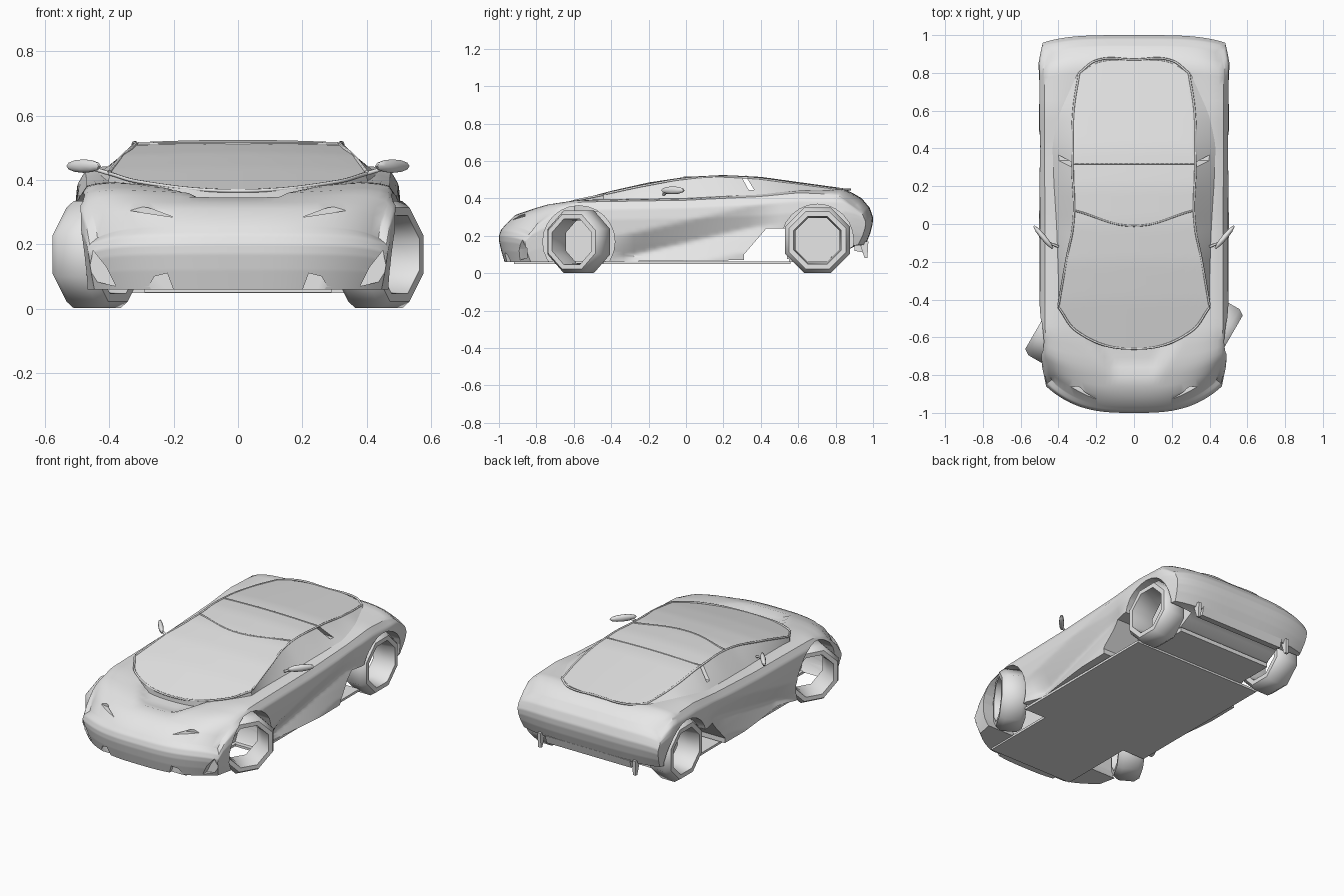
import bpy, bmesh, math
from mathutils import Vector, Matrix

default_cube = bpy.data.objects.get("Cube")
if default_cube:
    bpy.data.objects.remove(default_cube, do_unlink=True)

paint = bpy.data.materials.new("light_grey")
paint.use_nodes = True
GREY = (0.8, 0.8, 0.8, 1)
paint.diffuse_color = GREY
for node in paint.node_tree.nodes:
    if node.type == "BSDF_PRINCIPLED":
        node.inputs["Base Color"].default_value = GREY


def mix(a, b, f):
    return a + (b - a) * f


def clamp(f):
    return max(0, min(1, f))


def curve(table, s):
    """Piecewise linear lookup in a short table of (position, value)."""
    if s <= table[0][0]:
        return table[0][1]
    for (p, a), (q, b) in zip(table, table[1:]):
        if s <= q:
            return mix(a, b, (s - p) / (q - p))
    return table[-1][1]


def finish(name, bm):
    bmesh.ops.recalc_face_normals(bm, faces=bm.faces)
    mesh = bpy.data.meshes.new(name)
    bm.to_mesh(mesh)
    bm.free()
    mesh.materials.append(paint)
    obj = bpy.data.objects.new(name, mesh)
    bpy.context.collection.objects.link(obj)
    return obj


def activate(obj):
    bpy.ops.object.select_all(action="DESELECT")
    obj.select_set(True)
    bpy.context.view_layer.objects.active = obj


def smooth(obj, degrees=35):
    activate(obj)
    bpy.ops.object.shade_smooth_by_angle(angle=math.radians(degrees))


def shaped_block(name, shape, cuts=35):
    """A gridded cube whose points are moved by a shape function."""
    bm = bmesh.new()
    bmesh.ops.create_cube(bm, size=2)
    bmesh.ops.subdivide_edges(bm, edges=bm.edges[:], cuts=cuts, use_grid_fill=True)
    for vert in bm.verts:
        vert.co = Vector(shape(*vert.co))
    return finish(name, bm)


def prism(name, outline, axis, start, end):
    """Outline extruded along x (outline in y, z) or along y (outline in x, z)."""
    bm = bmesh.new()
    place = (lambda s, p, q: (s, p, q)) if axis == "x" else (lambda s, p, q: (p, s, q))
    face = bm.faces.new([bm.verts.new(place(start, p, q)) for p, q in outline])
    extruded = bmesh.ops.extrude_face_region(bm, geom=[face])["geom"]
    shift = Vector(place(end - start, 0, 0))
    bmesh.ops.translate(bm, vec=shift, verts=[g for g in extruded if isinstance(g, bmesh.types.BMVert)])
    return finish(name, bm)


def rectangle(left, right, low, high):
    return [(left, low), (right, low), (right, high), (left, high)]


def cut(target, cutter):
    activate(target)
    modifier = target.modifiers.new("cut", "BOOLEAN")
    modifier.operation = "DIFFERENCE"
    modifier.solver = "EXACT"
    modifier.object = cutter
    bpy.ops.object.modifier_apply(modifier=modifier.name)
    bpy.data.objects.remove(cutter, do_unlink=True)


def tube(name, points, radius):
    data = bpy.data.curves.new(name, "CURVE")
    data.dimensions = "3D"
    data.bevel_depth = radius
    data.bevel_resolution = 1
    spline = data.splines.new("BEZIER")
    spline.bezier_points.add(len(points) - 1)
    for knot, point in zip(spline.bezier_points, points):
        knot.co = point
        knot.handle_left_type = knot.handle_right_type = "AUTO"
    data.materials.append(paint)
    obj = bpy.data.objects.new(name, data)
    bpy.context.collection.objects.link(obj)


# Lower body: length tables first, then height tables from sill to shoulder
WIDTH = [(-1, .465), (-.8, .495), (-.6, .5), (.9, .505), (1, .485)]
HOOD = [(-1, .26), (-.94, .315), (-.8, .355), (-.65, .37), (0, .38), (.5, .42), (.9, .45), (1, .4)]
FENDER = [(-1, .25), (-.94, .31), (-.8, .38), (-.6, .41), (0, .42), (.4, .44), (.6, .46), (.9, .45), (1, .39)]
UNDERSIDE = [(-.6, .06), (.3, .07), (.8, .08), (.95, .15)]
SIDE = [(0, .96), (.3, .98), (.7, 1), (.88, .99), (1, .94)]
NOSE = [(0, .03), (.3, .012), (.55, .001), (.7, 0), (.85, .01), (1, .035)]
TAIL = [(0, .04), (.25, .015), (.45, .002), (.6, 0), (.8, .018), (1, .06)]


def body_shape(u, t, v):
    a, h = abs(u), (v + 1) / 2
    low = curve(UNDERSIDE, t)
    high = mix(curve(HOOD, t), curve(FENDER, t), a * a) - .03 * a ** 8
    # Tapered scoop ahead of the windscreen
    scoop = clamp((t + .83) * 16) * clamp((-.55 - t) * 20)
    high -= .032 * scoop * clamp((1.19 + 1.1 * t - a) * 8)
    z = mix(low, high, h)
    # Door crease rising towards the rear wheel, hollow deepest at the front
    crease = .09 + .235 * (t + .3)
    window = clamp((t + .4) * 8) * clamp((.5 - t) * 8)
    depth = mix(.07, .035, clamp((t + .35) / .8))
    dent = depth * window * max(0, 1 - abs(z - crease) / .12)
    x = u * (curve(WIDTH, t) * curve(SIDE, h) - dent)
    front, back = max(0, -t - .5) * 2, max(0, t - .6) / .4
    y = t + front * (.14 * a ** 3 + curve(NOSE, h))
    y -= back * (.04 * a ** 4 + curve(TAIL, h))
    return x, y, z


# Cabin: windscreen, roof, rear deck and sloping buttresses in one swept form
ROOF = [(-.66, .37), (-.4, .44), (-.2, .485), (0, .515), (.2, .525), (.4, .515), (.87, .45)]
ROOF_WIDTH = [(-.44, .4), (0, .32), (.3, .325), (.6, .32), (.87, .28)]
BASE_WIDTH = [(-.44, .41), (0, .47), (.35, .48), (.6, .5), (.87, .36)]
BASE_HEIGHT = [(0, .33), (.4, .38), (.87, .39)]


def cabin_shape(u, t, v):
    a, h = abs(u), (v + 1) / 2
    y = mix(-.66, .87, (t + 1) / 2)
    y += .22 * a ** 3 * max(0, -t) - .08 * a ** 4 * max(0, t) ** 2
    x = u * mix(curve(BASE_WIDTH, y), curve(ROOF_WIDTH, y), h)
    z = mix(curve(BASE_HEIGHT, y), curve(ROOF, y) - .008 * a * a, h)
    return x, y, z


body = shaped_block("body", body_shape)
cabin = shaped_block("cabin", cabin_shape)

# Wheel arches, front vents, bumper notches and headlight slits
# Each axle: position along the body, hub height, depth of the arch wall
AXLES = {"front": (-.573, .168, .27), "rear": (.703, .176, .32)}
HEADLIGHT = [(.375, .326), (.34, .305), (.2, .284), (.28, .314)]
VENT = [(.38, .07), (.47, .09), (.45, .18), (.41, .13)]
NOTCH = [(.19, .03), (.3, .03), (.26, .1), (.22, .11)]
for side in (-1, 1):
    for axle, height, wall in AXLES.values():
        angles = [k * math.tau / 24 for k in range(24)]
        arch = [(axle + .193 * math.cos(g), height + .193 * math.sin(g)) for g in angles]
        cut(body, prism("arch_cutter", arch, "x", side * wall, side * .7))
    for outline, back in ((VENT, -.85), (NOTCH, -.94), (HEADLIGHT, -.86)):
        cut(body, prism("front_cutter", [(side * p, q) for p, q in outline], "y", -1.1, back))

# Open intake ahead of the rear wheels and slanted gap behind the side window
INTAKE = [(.31, .1), (.43, .24), (.54, .24), (.54, .05), (.31, .05)]
cut(body, prism("intake_cutter", INTAKE, "x", -.7, .7))
GAP = [(.3, .51), (.325, .51), (.365, .445), (.335, .445)]
cut(cabin, prism("pillar_gap_cutter", GAP, "x", -.7, .7))
smooth(body)
smooth(cabin)

# Floor pan and rear lower panel
prism("floor", rectangle(-.44, .56, .048, .062), "x", -.44, .44)
prism("front_floor", rectangle(-.92, -.43, .05, .064), "x", -.29, .29)
prism("rear_floor", rectangle(.55, .8, .06, .085), "x", -.32, .32)
prism("rear_lower_panel", [(.9, .16), (.965, .16), (.95, .11), (.9, .12)], "x", -.29, .29)

# Wheels: faceted open rings, the front pair steered (width, share of radius)
TYRE = [(-.075, .73), (-.075, .88), (-.045, 1), (.045, 1), (.075, .88), (.075, .73), (0, .68)]


def wheel(name, x, y, height, steer):
    bm = bmesh.new()
    sides = 8
    # The flats of the ring, not its corners, rest on the ground
    radius = height * 1.07
    rings = []
    for k in range(sides):
        angle = math.tau * (k + .5) / sides
        c, s = radius * math.cos(angle), radius * math.sin(angle)
        rings.append([bm.verts.new((w, r * c, r * s)) for w, r in TYRE])
    for k in range(sides):
        here, there = rings[k], rings[(k + 1) % sides]
        for i in range(len(TYRE)):
            j = (i + 1) % len(TYRE)
            bm.faces.new((here[i], here[j], there[j], there[i]))
    bm.transform(Matrix.Translation((x, y, height)) @ Matrix.Rotation(steer, 4, "Z"))
    smooth(finish(name, bm), 50)


for side, label in ((-1, "right"), (1, "left")):
    wheel(f"front_{label}_wheel", side * .438, *AXLES["front"][:2], math.radians(-30))
    wheel(f"rear_{label}_wheel", side * .42, *AXLES["rear"][:2], 0)

    # Door mirror: a flattened blade on a short stalk
    bm = bmesh.new()
    bmesh.ops.create_uvsphere(bm, u_segments=10, v_segments=6, radius=1)
    bm.transform(Matrix.Translation((side * .48, -.07, .443))
                 @ Matrix.Rotation(side * math.radians(50), 4, "Z")
                 @ Matrix.Diagonal((.082, .015, .021, 1)))
    smooth(finish(f"{label}_mirror", bm), 60)
    tube(f"{label}_mirror_stalk", [(side * .4, -.12, .42), (side * .45, -.1, .435)], .007)

    # Roof rail and rear diffuser fin
    rail = [(.4, -.43, .425), (.36, -.2, .473), (.32, .02, .507), (.325, .3, .512), (.32, .6, .477), (.29, .8, .45)]
    tube(f"{label}_roof_rail", [(side * x, y, z) for x, y, z in rail], .006)
    fin = [(.925, .17), (.975, .17), (.97, .08), (.955, .08)]
    prism(f"{label}_diffuser_fin", fin, "x", side * .315, side * .335)

# Raised seams across the roof, cowl and tail
tube("windscreen_header", [(-.31, .07, .513), (0, -.01, .512), (.31, .07, .513)], .005)
tube("deck_seam", [(-.32, .32, .513), (0, .32, .519), (.32, .32, .513)], .004)
tube("cowl_trim", [(-.4, -.44, .42), (-.3, -.57, .393), (0, -.66, .366), (.3, -.57, .393), (.4, -.44, .42)], .006)
tube("deck_lip", [(-.29, .8, .45), (-.2, .865, .448), (0, .87, .448), (.2, .865, .448), (.29, .8, .45)], .006)
